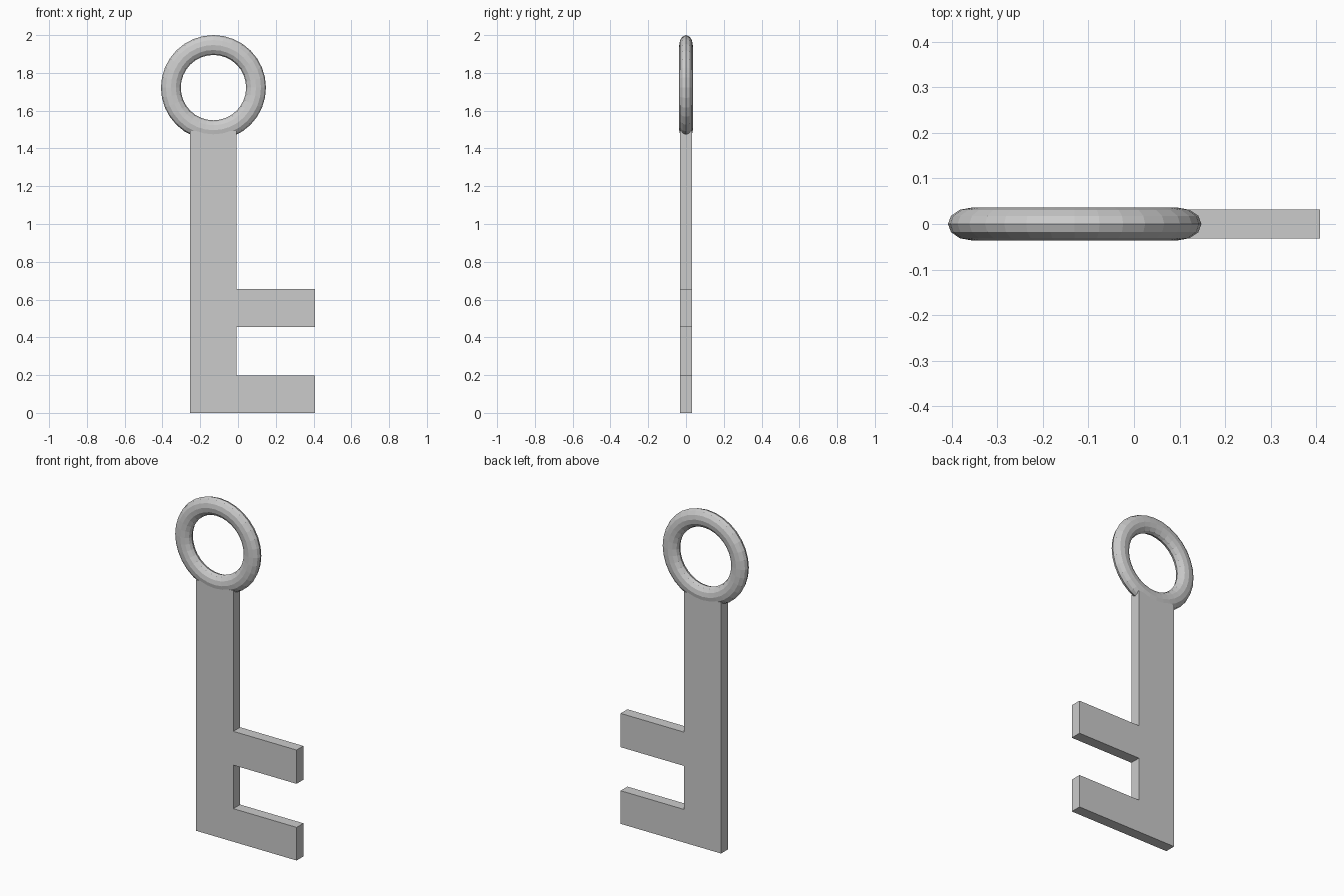
import bpy, bmesh, math

if "Cube" in bpy.data.objects:
    bpy.data.objects.remove(bpy.data.objects["Cube"])


def make_object(name, bm):
    bmesh.ops.recalc_face_normals(bm, faces=bm.faces)
    mesh = bpy.data.meshes.new(name)
    bm.to_mesh(mesh)
    bm.free()
    obj = bpy.data.objects.new(name, mesh)
    bpy.context.collection.objects.link(obj)
    return obj


# Shaft with two teeth: one flat outline, extruded through y
HALF = 0.032
LEFT, RIGHT, TIP, TOP = -0.253, -0.008, 0.408, 1.493
outline = [(LEFT, 0), (TIP, 0), (TIP, 0.197), (RIGHT, 0.197),
           (RIGHT, 0.456), (TIP, 0.456), (TIP, 0.657), (RIGHT, 0.657),
           (RIGHT, TOP), (LEFT, TOP)]
bm = bmesh.new()
face = bm.faces.new([bm.verts.new((x, -HALF, z)) for x, z in outline])
extruded = bmesh.ops.extrude_face_region(bm, geom=[face])["geom"]
bmesh.ops.translate(bm, vec=(0, 2 * HALF, 0),
                    verts=[g for g in extruded if isinstance(g, bmesh.types.BMVert)])
make_object("shaft_and_teeth", bm)

# Ring handle: torus with a slightly flattened 12-sided section
bpy.ops.mesh.primitive_torus_add(
    major_segments=32, minor_segments=12,
    major_radius=0.2255, minor_radius=0.0525,
    location=(-0.13, 0, 1.722), rotation=(math.pi / 2, 0, 0))
ring = bpy.context.object
ring.name = "ring_handle"
ring.scale.z = 0.036 / 0.0525
